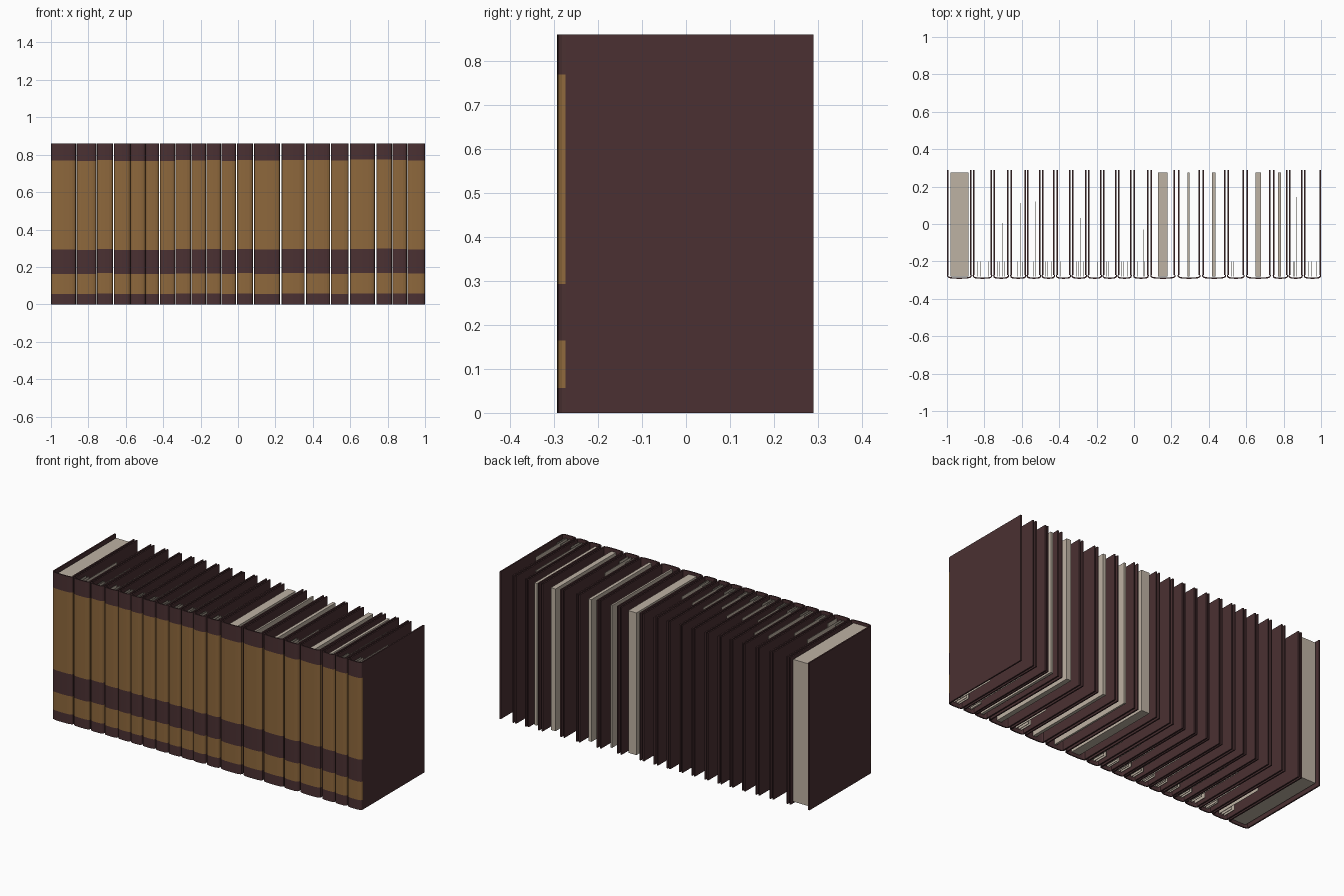
import bpy, bmesh, math, random

random.seed(4)
if "Cube" in bpy.data.objects:
    bpy.data.objects.remove(bpy.data.objects["Cube"])


def material(name, rgb):
    m = bpy.data.materials.new(name)
    m.use_nodes = True
    m.diffuse_color = (*rgb, 1)
    bsdf = m.node_tree.nodes["Principled BSDF"]
    bsdf.inputs["Base Color"].default_value = (*rgb, 1)
    bsdf.inputs["Roughness"].default_value = 0.8
    return m


COVER = material("dark_maroon_leather", (0.069, 0.030, 0.032))
BAND = material("tan_leather", (0.27, 0.138, 0.045))
PAPER = material("aged_paper", (0.515, 0.445, 0.366))

HEIGHT, BACK, JOINT, FRONT = 0.86, 0.29, -0.272, -0.293
BOARD = 0.008


def finish(bm, name, mats):
    bmesh.ops.recalc_face_normals(bm, faces=bm.faces)
    mesh = bpy.data.meshes.new(name)
    bm.to_mesh(mesh)
    bm.free()
    for m in mats:
        mesh.materials.append(m)
    obj = bpy.data.objects.new(name, mesh)
    bpy.context.collection.objects.link(obj)
    return obj


def add_box(bm, x0, x1, y0, y1, z0, z1):
    verts = bmesh.ops.create_cube(bm, size=1)["verts"]
    for v in verts:
        v.co.x = x1 if v.co.x > 0 else x0
        v.co.y = y1 if v.co.y > 0 else y0
        v.co.z = z1 if v.co.z > 0 else z0


def spine(name, x0, x1):
    """Rounded spine shell, cut at the band heights and coloured by height."""
    mid, half = (x0 + x1) / 2, (x1 - x0) / 2
    steps = 10

    def arc(r, front):
        pts = []
        for i in range(steps + 1):
            a = math.pi * i / steps
            c, s = math.cos(a), math.sin(a)
            pts.append((mid - r * math.copysign(abs(c) ** 0.6, c),
                        JOINT + (front - JOINT) * s ** 0.6 if s > 1e-6 else JOINT))
        return pts

    loop = arc(half, FRONT) + arc(half - 0.006, FRONT + 0.007)[::-1]
    jit = random.uniform(-0.004, 0.004)
    levels = [0, 0.057 + jit / 2, 0.165 + jit, 0.294 + jit, 0.77 + jit, HEIGHT]
    bm = bmesh.new()
    rings = [[bm.verts.new((x, y, z)) for x, y in loop] for z in levels]
    n = len(loop)
    for k in range(len(levels) - 1):
        for i in range(n):
            j = (i + 1) % n
            f = bm.faces.new((rings[k][i], rings[k][j], rings[k + 1][j], rings[k + 1][i]))
            f.material_index = 1 if k in (1, 3) and i < steps else 0
    for ring in (rings[0], rings[-1]):
        for i in range(steps):
            bm.faces.new((ring[i], ring[i + 1], ring[n - 2 - i], ring[n - 1 - i]))
    obj = finish(bm, name, [COVER, BAND])
    for p in obj.data.polygons:
        p.use_smooth = False


def covers(name, x0, x1):
    bm = bmesh.new()
    for a in (x0, x1 - BOARD):
        add_box(bm, a, a + BOARD, JOINT - 0.002, BACK, 0, HEIGHT)
    finish(bm, name, [COVER])


def page_block(name, x0, x1):
    bm = bmesh.new()
    add_box(bm, x0, x1, FRONT + 0.012, 0.275, 0.015, HEIGHT - 0.015)
    finish(bm, name, [PAPER])


def loose_pages(name, x0, x1):
    """A few thin sheets left near the spine of an empty binding."""
    bm = bmesh.new()
    for i in range(4):
        x = x0 + (x1 - x0) * (i + 0.5 + random.uniform(-0.3, 0.3)) / 4
        end = random.uniform(-0.05, 0.15) if i == 2 else -0.2
        add_box(bm, x, x + 0.002, FRONT + 0.012, end, 0.015, HEIGHT - 0.015)
    finish(bm, name, [PAPER])


# Dividing lines between neighbouring books, left end to right end of the row
edges = [-1, -.865, -.755, -.665, -.575, -.495, -.42, -.335, -.25, -.17, -.09,
         -.008, .083, .228, .36, .495, .595, .737, .825, .905, 1]
# Width of the open slit at certain dividing lines
slits = {1: .004, 2: .004, 3: .005, 6: .004, 11: .007, 12: .007, 13: .009,
         14: .007, 15: .004, 16: .006, 17: .009, 19: .004, 0: 0, 20: 0}
# Books that still hold a page block, with its extent across the book
blocks = {0: (-.98, -.885), 12: (.128, .18), 13: (.285, .296),
          14: (.418, .437), 16: (.65, .68), 17: (.77, .786)}

for b in range(len(edges) - 1):
    left = edges[b] + slits.get(b, 0.0015) / 2
    right = edges[b + 1] - slits.get(b + 1, 0.0015) / 2
    tag = f"book_{b + 1:02d}"
    spine(tag + "_spine", left, right)
    in_l = 0 if b == 0 else 0.003
    in_r = 0 if b == len(edges) - 2 else 0.003
    covers(tag + "_covers", left + in_l, right - in_r)
    if b in blocks:
        page_block(tag + "_page_block", *blocks[b])
    else:
        loose_pages(tag + "_loose_pages", left + 0.015, right - 0.015)
